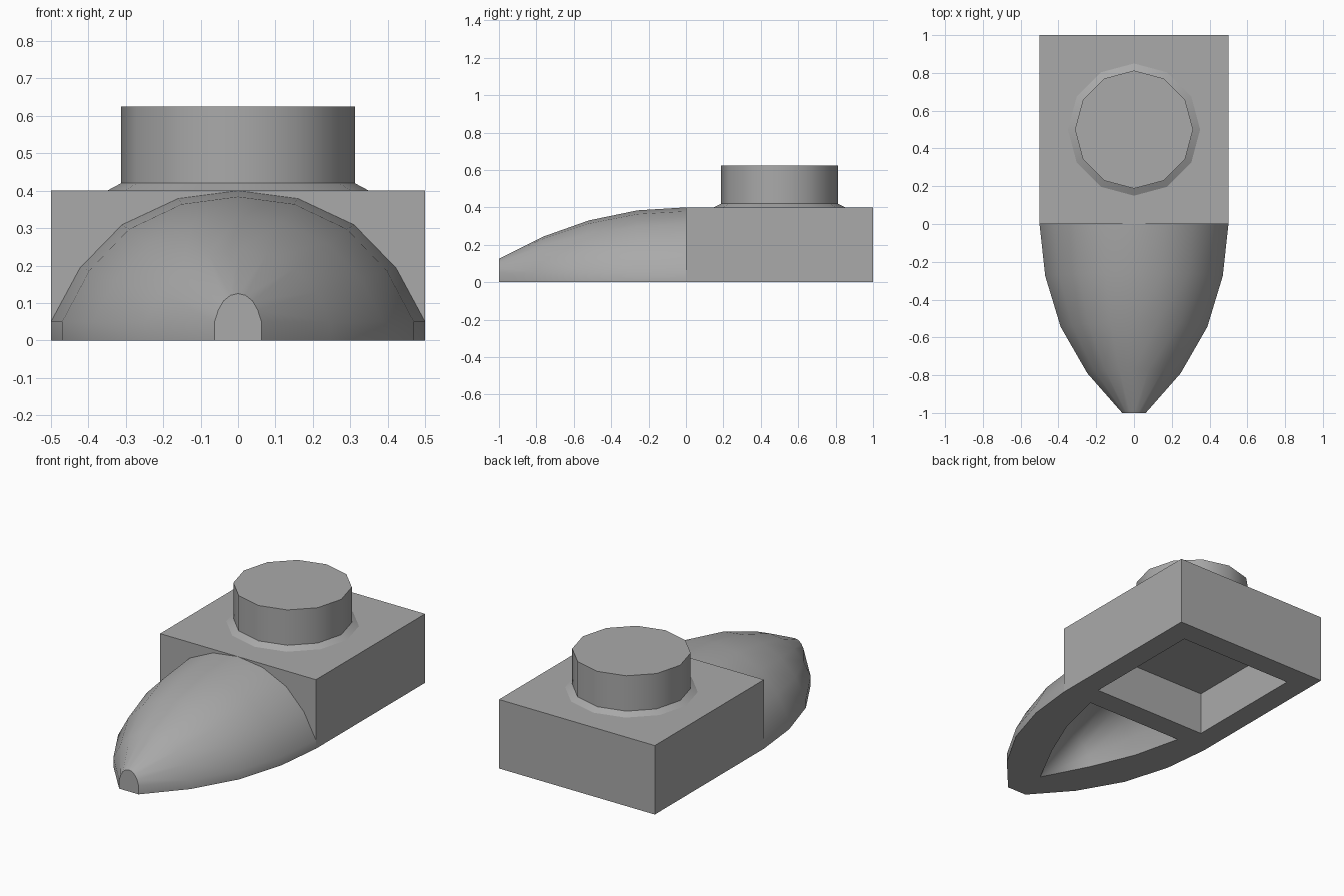
import bpy, bmesh
from math import radians

if "Cube" in bpy.data.objects:
    bpy.data.objects.remove(bpy.data.objects["Cube"])

# Single grey plastic
grey = bpy.data.materials.new("grey_plastic")
grey.use_nodes = True
colour = (0.4, 0.4, 0.4, 1)
grey.diffuse_color = colour
grey.node_tree.nodes["Principled BSDF"].inputs["Base Color"].default_value = colour


def finish(bm, name, smooth=True):
    bmesh.ops.recalc_face_normals(bm, faces=bm.faces)
    mesh = bpy.data.meshes.new(name)
    bm.to_mesh(mesh)
    bm.free()
    mesh.materials.append(grey)
    ob = bpy.data.objects.new(name, mesh)
    bpy.context.collection.objects.link(ob)
    if smooth:
        bpy.ops.object.select_all(action='DESELECT')
        ob.select_set(True)
        bpy.context.view_layer.objects.active = ob
        bpy.ops.object.shade_smooth_by_angle(angle=radians(35))
    return ob


def bridge(bm, a, b, closed=False):
    n = len(a)
    for i in range(n if closed else n - 1):
        j = (i + 1) % n
        bm.faces.new((a[i], a[j], b[j], b[i]))


# Square block with a recess pushed into its underside
bm = bmesh.new()
bmesh.ops.create_cube(bm, size=1)
for v in bm.verts:
    v.co.y += 0.5
    v.co.z = 0.4 if v.co.z > 0 else 0
bm.normal_update()
under = min(bm.faces, key=lambda f: f.calc_center_median().z)
bmesh.ops.inset_region(bm, faces=[under], thickness=0.1875)
pushed = bmesh.ops.extrude_face_region(bm, geom=[under])["geom"]
bmesh.ops.translate(bm, vec=(0, 0, 0.25), verts=[g for g in pushed if isinstance(g, bmesh.types.BMVert)])
if under.is_valid:
    bm.faces.remove(under)
finish(bm, "block", smooth=False)

# Twelve-sided stud with a flared collar
bm = bmesh.new()
rings = []
for radius, z in ((0.35, 0.4), (0.3125, 0.42), (0.3125, 0.625)):
    ring = bmesh.ops.create_circle(bm, segments=12, radius=radius)["verts"]
    for v in ring:
        v.co.y += 0.5
        v.co.z = z
    rings.append(ring)
bridge(bm, rings[0], rings[1], True)
bridge(bm, rings[1], rings[2], True)
bm.faces.new(rings[2])
finish(bm, "stud")

# Half of the arched section: width fraction, rise fraction
HALF = ((1, 0), (0.845, 0.41), (0.62, 0.74), (0.32, 0.94))
ARCH = HALF + ((0, 1),) + tuple((-x, t) for x, t in reversed(HALF))


def arch_ring(bm, width, height, y_side, y_top, lip):
    pts = [(width, y_side, 0)]
    pts += [(width * x, y_side + (y_top - y_side) * t, lip + (height - lip) * t) for x, t in ARCH]
    pts.append((-width, y_side, 0))
    return [bm.verts.new(p) for p in pts]


# Tapered hollow nose: outer shell, inner shell and the rim joining them
bm = bmesh.new()
outer = [arch_ring(bm, *s, 0.05) for s in (
    (0.5, 0.4, 0, 0), (0.47, 0.384, -0.275, -0.26), (0.388, 0.33, -0.545, -0.52),
    (0.247, 0.243, -0.79, -0.765), (0.0625, 0.125, -1, -1))]
inner = [arch_ring(bm, *s, 0) for s in (
    (0.3125, 0.25, 0, 0), (0.245, 0.22, -0.28, -0.27), (0.14, 0.14, -0.53, -0.52),
    (0, 0, -0.8, -0.8), (0, 0, -0.8, -0.8))]
for shell in (outer, inner):
    for a, b in zip(shell, shell[1:]):
        bridge(bm, a, b)
for side in (0, -1):
    bridge(bm, [r[side] for r in outer], [r[side] for r in inner])
bm.faces.new(outer[-1])
bm.faces.new((outer[-1][0], outer[-1][-1], inner[-1][-1], inner[-1][0]))
bmesh.ops.remove_doubles(bm, verts=bm.verts, dist=0.0001)
finish(bm, "nose")
